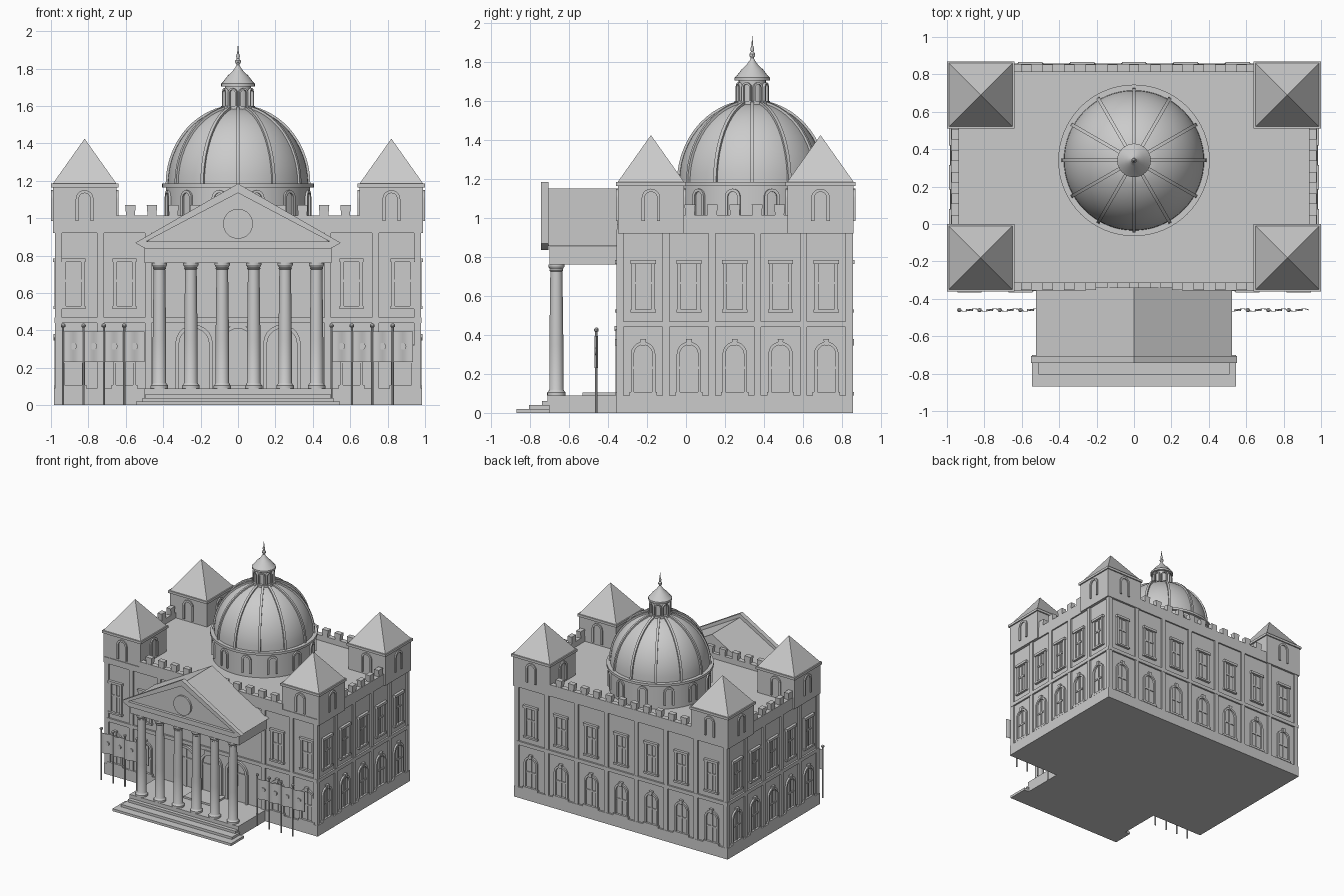
import bpy, bmesh, math
from mathutils import Matrix, Vector

if "Cube" in bpy.data.objects:
    bpy.data.objects.remove(bpy.data.objects["Cube"])

stone = bpy.data.materials.new("grey stone")
stone.diffuse_color = (0.6, 0.6, 0.6, 1)
stone.use_nodes = True
stone.node_tree.nodes["Principled BSDF"].inputs["Base Color"].default_value = stone.diffuse_color
parts = {}
I = Matrix.Identity(4)


def place(x, y, deg=0):
    return Matrix.Translation((x, y, 0)) @ Matrix.Rotation(math.radians(deg), 4, 'Z')


def get(name):
    return parts.setdefault(name, bmesh.new())


def box(name, x0, x1, y0, y1, z0, z1, M=I):
    S = Matrix.Diagonal((x1 - x0, y1 - y0, z1 - z0, 1))
    T = Matrix.Translation(((x0 + x1) / 2, (y0 + y1) / 2, (z0 + z1) / 2))
    bmesh.ops.create_cube(get(name), size=1, matrix=M @ T @ S)


def prism(name, pts, y0, y1, M=I):
    """Extrude an (x, z) outline along y."""
    bm = get(name)
    a = [bm.verts.new(M @ Vector((x, y0, z))) for x, z in pts]
    b = [bm.verts.new(M @ Vector((x, y1, z))) for x, z in pts]
    bm.faces.new(a)
    bm.faces.new(b[::-1])
    for i in range(len(pts)):
        j = (i + 1) % len(pts)
        bm.faces.new((a[i], b[i], b[j], a[j]))


def band(name, outer, inner, y0, y1, M=I, closed=False):
    """Solid strip between two matching (x, z) outlines."""
    bm = get(name)
    rows = [[bm.verts.new(M @ Vector((x, y, z))) for x, z in pts]
            for pts, y in ((outer, y0), (inner, y0), (inner, y1), (outer, y1))]
    n = len(outer)
    for i in range(n if closed else n - 1):
        j = (i + 1) % n
        for k in range(4):
            r, s = rows[k], rows[(k + 1) % 4]
            bm.faces.new((r[i], r[j], s[j], s[i]))
    if not closed:
        bm.faces.new([r[0] for r in rows])
        bm.faces.new([r[-1] for r in rows][::-1])


def arch_pts(u, z0, w, h, n=10):
    r = w / 2
    arc = [(u - r * math.cos(math.pi * i / n), z0 + h - r + r * math.sin(math.pi * i / n)) for i in range(n + 1)]
    return [(u - r, z0)] + arc + [(u + r, z0)]


def arch(name, u, z0, w, h, t, proud, M=I, back=0.01):
    band(name, arch_pts(u, z0, w, h), arch_pts(u, z0, w - 2 * t, h - t), -proud, back, M)


def lathe(name, prof, cx, cy, n=20):
    """Revolve a (radius, z) profile around a vertical axis."""
    bm = get(name)
    rings = []
    for r, z in prof:
        if r == 0:
            rings.append([bm.verts.new((cx, cy, z))] * n)
        else:
            rings.append([bm.verts.new((cx + r * math.cos(2 * math.pi * i / n),
                                        cy + r * math.sin(2 * math.pi * i / n), z)) for i in range(n)])
    for a, b in zip(rings, rings[1:]):
        for i in range(n):
            j = (i + 1) % n
            bm.faces.new(list(dict.fromkeys((a[i], a[j], b[j], b[i]))))
    for ring in (rings[0][::-1], rings[-1]):
        if ring[0] is not ring[1]:
            bm.faces.new(ring)


# Main block
box("plinth", -0.983, 0.983, -0.358, 0.857, 0, 0.09)
box("main_walls", -0.966, 0.966, -0.343, 0.843, 0.09, 0.97)


# Wall details, local x along the wall and -y outward
def upper_window(M, u):
    n = "upper_windows"
    for s in (-1, 1):
        box(n, u + s * 0.05 - 0.01, u + s * 0.05 + 0.01, -0.014, 0.01, 0.53, 0.77, M)
    box(n, u - 0.065, u + 0.065, -0.022, 0.01, 0.765, 0.785, M)
    box(n, u - 0.065, u + 0.065, -0.02, 0.01, 0.515, 0.53, M)
    box(n, u - 0.006, u + 0.006, -0.007, 0.01, 0.53, 0.765, M)
    box(n, u - 0.045, u + 0.045, -0.007, 0.01, 0.66, 0.672, M)


def lower_window(M, u):
    n = "arched_windows"
    arch(n, u, 0.09, 0.125, 0.275, 0.016, 0.014, M)
    prism(n, [(u - 0.01, 0.345), (u + 0.01, 0.345), (u + 0.015, 0.38), (u - 0.015, 0.38)], -0.02, 0.01, M)
    box(n, u - 0.006, u + 0.006, -0.007, 0.01, 0.09, 0.355, M)
    box(n, u - 0.05, u + 0.05, -0.007, 0.01, 0.225, 0.237, M)
    box(n, u - 0.07, u + 0.07, -0.018, 0.01, 0.09, 0.108, M)


def facade(M, half, windows, pilasters):
    for u in windows:
        upper_window(M, u)
        lower_window(M, u)
    for u in pilasters:
        box("pilasters", u - 0.018, u + 0.018, -0.012, 0.01, 0.09, 0.94, M)
    box("floor_band", -half, half, -0.014, 0.01, 0.44, 0.47, M)
    box("frieze", -half, half, -0.012, 0.01, 0.92, 0.97, M)


def merlons(M, span, count):
    box("parapet", -span, span, -0.012, 0.03, 0.965, 1.015, M)
    for i in range(count):
        u = (i - (count - 1) / 2) * 0.115
        prism("merlons", [(u - 0.023, 1.01), (u + 0.023, 1.01), (u + 0.028, 1.07), (u - 0.028, 1.07)], -0.01, 0.03, M)


front, back = place(0, -0.343), place(0, 0.843, 180)
sides = [place(0.966, 0.25, 90), place(-0.966, 0.25, -90)]
facade(front, 0.978, [-0.88, -0.607, 0.607, 0.88], [-0.96, -0.735, -0.48, 0.48, 0.735, 0.96])
facade(back, 0.978, [0.277 * i for i in range(-3, 4)], [0.274 * (i - 3.5) for i in range(8)])
for M in sides:
    facade(M, 0.605, [0.235 * i for i in range(-2, 3)], [0.235 * (i - 2.5) for i in range(6)])
    merlons(M, 0.27, 5)
merlons(front, 0.66, 11)
merlons(back, 0.66, 11)

# Entrance and the tall arches beside it
for u in (-0.235, 0, 0.235):
    arch("entrance_arches", u, 0.09, 0.2, 0.34, 0.02, 0.018, front)
    box("entrance_arches", u - 0.006, u + 0.006, -0.008, 0.01, 0.09, 0.41, front)
    box("entrance_arches", u - 0.085, u + 0.085, -0.008, 0.01, 0.315, 0.33, front)
box("entrance_keystone", -0.05, 0.05, -0.025, 0.01, 0.42, 0.445, front)
box("door_step", -0.13, 0.13, -0.53, -0.35, 0.09, 0.105)

# Corner towers
for sx in (-1, 1):
    for cy in (-0.18, 0.69):
        cx = sx * 0.82
        box("tower_bodies", cx - 0.17, cx + 0.17, cy - 0.17, cy + 0.17, 0.92, 1.17)
        box("tower_caps", cx - 0.18, cx + 0.18, cy - 0.18, cy + 0.18, 1.165, 1.185)
        bmesh.ops.create_cone(get("tower_roofs"), cap_ends=True, segments=4, radius1=0.17 * math.sqrt(2),
                              radius2=0, depth=0.24,
                              matrix=Matrix.Translation((cx, cy, 1.305)) @ Matrix.Rotation(math.pi / 4, 4, 'Z'))
        for k in range(4):
            M = place(cx, cy, 90 * k) @ Matrix.Translation((0, -0.17, 0))
            arch("tower_niches", 0, 0.985, 0.095, 0.165, 0.016, 0.01, M)

# Dome on its drum
DY, R = 0.34, 0.375
lathe("drum", [(0.385, 0.96), (0.385, 1.165), (0.405, 1.165), (0.405, 1.185), (0.37, 1.185)], 0, DY, 64)


def dome_pt(a, extra=0):
    return (R + extra) * math.cos(a), 1.18 + (0.415 + extra) * math.sin(a)


lathe("dome", [dome_pt(math.radians(7 * i)) for i in range(12)], 0, DY, 64)
for k in range(12):
    M = place(0, DY, 30 * k)
    angs = [math.radians(6.5 * i) for i in range(13)]
    band("dome_ribs", [dome_pt(a, 0.012) for a in angs], [dome_pt(a, -0.01) for a in angs], -0.009, 0.009, M)
    N = place(0, DY, 30 * k + 15) @ Matrix.Translation((0, -0.385, 0))
    arch("drum_arches", 0, 1.0, 0.08, 0.15, 0.015, 0.01, N, 0.012)

# Lantern and spire
lathe("lantern", [(0.09, 1.57), (0.09, 1.6), (0.07, 1.6), (0.07, 1.705), (0.09, 1.705), (0.09, 1.72), (0.082, 1.727),
                  (0.055, 1.762), (0.03, 1.785), (0.012, 1.81), (0.008, 1.82)], 0, DY, 24)
for k in range(8):
    N = place(0, DY, 45 * k + 22.5) @ Matrix.Translation((0, -0.07, 0))
    arch("lantern_arches", 0, 1.6, 0.05, 0.095, 0.009, 0.012, N)
lathe("spire", [(0.006, 1.8), (0.008, 1.822), (0.015, 1.832), (0.015, 1.842), (0.007, 1.853), (0.01, 1.868),
                (0.005, 1.882), (0, 1.935)], 0, DY, 12)

# Portico floor, steps and columns
box("portico_floor", -0.5, 0.5, -0.71, -0.35, 0, 0.09)
for i, (w, y) in enumerate([(0.545, -0.87), (0.51, -0.805), (0.495, -0.74)]):
    box("steps", -w, w, y, -0.70, 0.02 * i, 0.02 * i + 0.02)
for i in range(6):
    x = (i - 2.5) * 0.168
    lathe("columns", [(0.047, 0.09), (0.047, 0.105), (0.04, 0.112), (0.036, 0.12), (0.036, 0.35), (0.031, 0.725),
                      (0.036, 0.73), (0.033, 0.737), (0.041, 0.75), (0.041, 0.762)], x, -0.665)

# Entablature, gable roof and pediment
box("entablature", -0.5, 0.5, -0.7, -0.34, 0.76, 0.857)
prism("portico_roof", [(-0.525, 0.855), (0.525, 0.855), (0, 1.152)], -0.72, -0.34)
band("pediment_frame", [(-0.49, 0.835), (-0.55, 0.868), (0, 1.185), (0.55, 0.868), (0.49, 0.835)],
     [(-0.48, 0.875), (-0.49, 0.876), (0, 1.135), (0.49, 0.876), (0.48, 0.875)], -0.743, -0.705, closed=True)


def circle(r, x, z, n=32):
    return [(x + r * math.cos(2 * math.pi * i / n), z + r * math.sin(2 * math.pi * i / n)) for i in range(n)]


prism("pediment_medallion", circle(0.08, 0, 0.97), -0.735, -0.71)

# Poles with waving flags
for start in (-0.935, 0.5):
    for k in range(4):
        x = start + 0.109 * k
        lathe("flag_poles", [(0.006, 0), (0.006, 0.415), (0.012, 0.42), (0.012, 0.43), (0.005, 0.437)], x, -0.46, 10)
        wave = [(x + 0.109 * i / 8, -0.46 - 0.007 * math.sin(math.pi * i / 4)) for i in range(9)]
        # Rotated so the wavy outline lies flat and is raised upward
        flat = Matrix(((1, 0, 0, 0), (0, 0, 1, 0), (0, 1, 0, 0), (0, 0, 0, 1)))
        band("flags", [(a, b - 0.002) for a, b in wave], [(a, b + 0.002) for a, b in wave], 0.23, 0.395, flat)
        prism("flag_discs", circle(0.018, x + 0.055, 0.315, 16), -0.466, -0.454)

# Turn every part into an object, smooth with sharp edges kept
for name, bm in parts.items():
    bmesh.ops.recalc_face_normals(bm, faces=bm.faces[:])
    for f in bm.faces:
        f.smooth = True
    for e in bm.edges:
        e.smooth = len(e.link_faces) == 2 and e.calc_face_angle(0) < math.radians(30)
    me = bpy.data.meshes.new(name)
    bm.to_mesh(me)
    bm.free()
    me.materials.append(stone)
    bpy.context.collection.objects.link(bpy.data.objects.new(name, me))
